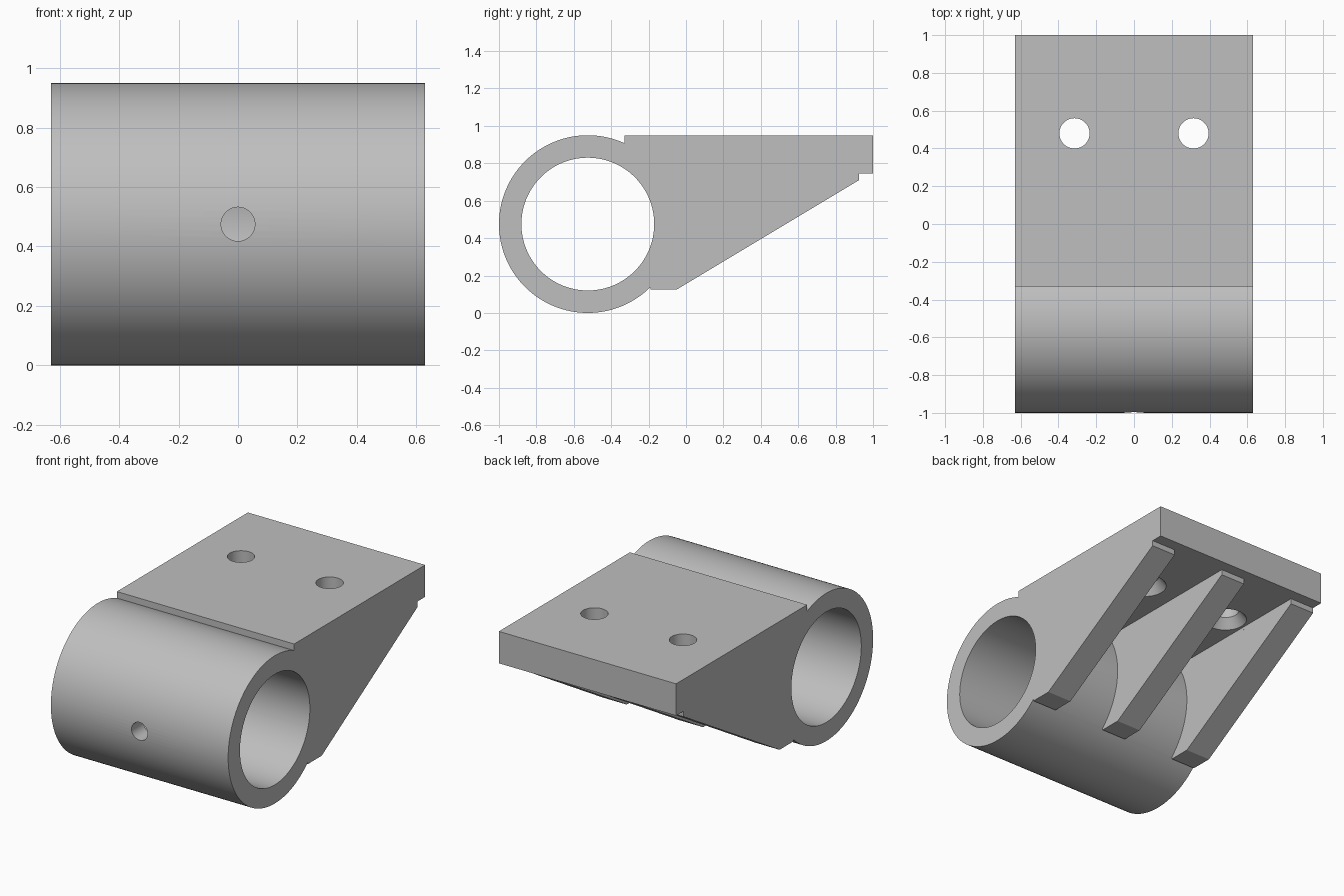
import bpy, bmesh, math
from mathutils import Matrix, Vector

cube = bpy.data.objects.get("Cube")
if cube:
    bpy.data.objects.remove(cube, do_unlink=True)

HALF_W = 0.63
TUBE = Vector((0, -0.525, 0.475))
R_OUT, R_IN = 0.475, 0.355
PLATE_Z, TOP_Z = 0.745, 0.95
RIB_W = 0.173

grey = bpy.data.materials.new("plain grey")
grey.use_nodes = True
COLOR = (0.52, 0.52, 0.52, 1)
grey.diffuse_color = COLOR
grey.node_tree.nodes["Principled BSDF"].inputs["Base Color"].default_value = COLOR


def finish(name, bm):
    bmesh.ops.recalc_face_normals(bm, faces=bm.faces)
    mesh = bpy.data.meshes.new(name)
    bm.to_mesh(mesh)
    bm.free()
    mesh.materials.append(grey)
    obj = bpy.data.objects.new(name, mesh)
    bpy.context.collection.objects.link(obj)
    return obj


def extrude_profile(name, points, x0, x1):
    """Extrude a (y, z) outline along x."""
    bm = bmesh.new()
    face = bm.faces.new([bm.verts.new((x0, y, z)) for y, z in points])
    ext = bmesh.ops.extrude_face_region(bm, geom=[face])["geom"]
    verts = [v for v in ext if isinstance(v, bmesh.types.BMVert)]
    bmesh.ops.translate(bm, verts=verts, vec=(x1 - x0, 0, 0))
    return finish(name, bm)


def cylinder(name, center, r1, r2, depth, axis, segments=64):
    """Cylinder or cone; r1 sits at the low end of the axis."""
    turn = {"X": Matrix.Rotation(math.pi / 2, 4, "Y"),
            "Y": Matrix.Rotation(math.pi / 2, 4, "X"),
            "Z": Matrix.Identity(4)}[axis]
    bm = bmesh.new()
    bmesh.ops.create_cone(bm, cap_ends=True, segments=segments, radius1=r1,
                          radius2=r2, depth=depth,
                          matrix=Matrix.Translation(center) @ turn)
    return finish(name, bm)


def combine(target, other, operation):
    """Apply a boolean and remove the helper."""
    mod = target.modifiers.new(operation, "BOOLEAN")
    mod.operation = operation
    mod.solver = "EXACT"
    mod.object = other
    bpy.context.view_layer.objects.active = target
    bpy.ops.object.modifier_apply(modifier=mod.name)
    bpy.data.objects.remove(other, do_unlink=True)


# Tube body
body = cylinder("tube_bracket", TUBE, R_OUT, R_OUT, 2 * HALF_W, "X", 128)

# Mounting plate
plate = extrude_profile("mounting_plate",
                        [(-0.33, PLATE_Z), (1, PLATE_Z), (1, TOP_Z), (-0.33, TOP_Z)],
                        -HALF_W, HALF_W)
combine(body, plate, "UNION")

# Three support ribs under the plate
rib_profile = [(-0.19, 0.125), (-0.05, 0.125), (0.925, 0.71),
               (0.925, 0.85), (-0.3, 0.85), (-0.3, 0.4), (-0.19, 0.4)]
for x0 in (-HALF_W, -RIB_W / 2, HALF_W - RIB_W):
    combine(body, extrude_profile("support_rib", rib_profile, x0, x0 + RIB_W), "UNION")

# Bore through the tube
combine(body, cylinder("bore", TUBE, R_IN, R_IN, 3, "X", 128), "DIFFERENCE")

# Small hole through the front wall
combine(body, cylinder("front_hole", (0, -0.95, TUBE.z), 0.057, 0.057, 0.4, "Y"),
        "DIFFERENCE")

# Screw holes, countersunk from below
for x in (-0.315, 0.315):
    combine(body, cylinder("screw_hole", (x, 0.48, 0.85), 0.08, 0.08, 0.5, "Z"),
            "DIFFERENCE")
    combine(body, cylinder("countersink", (x, 0.48, PLATE_Z + 0.02), 0.143, 0.08, 0.08, "Z"),
            "DIFFERENCE")

# Smooth the round walls, keep the edges sharp
bpy.ops.object.select_all(action="DESELECT")
body.select_set(True)
bpy.context.view_layer.objects.active = body
bpy.ops.object.shade_smooth_by_angle(angle=math.radians(25))
